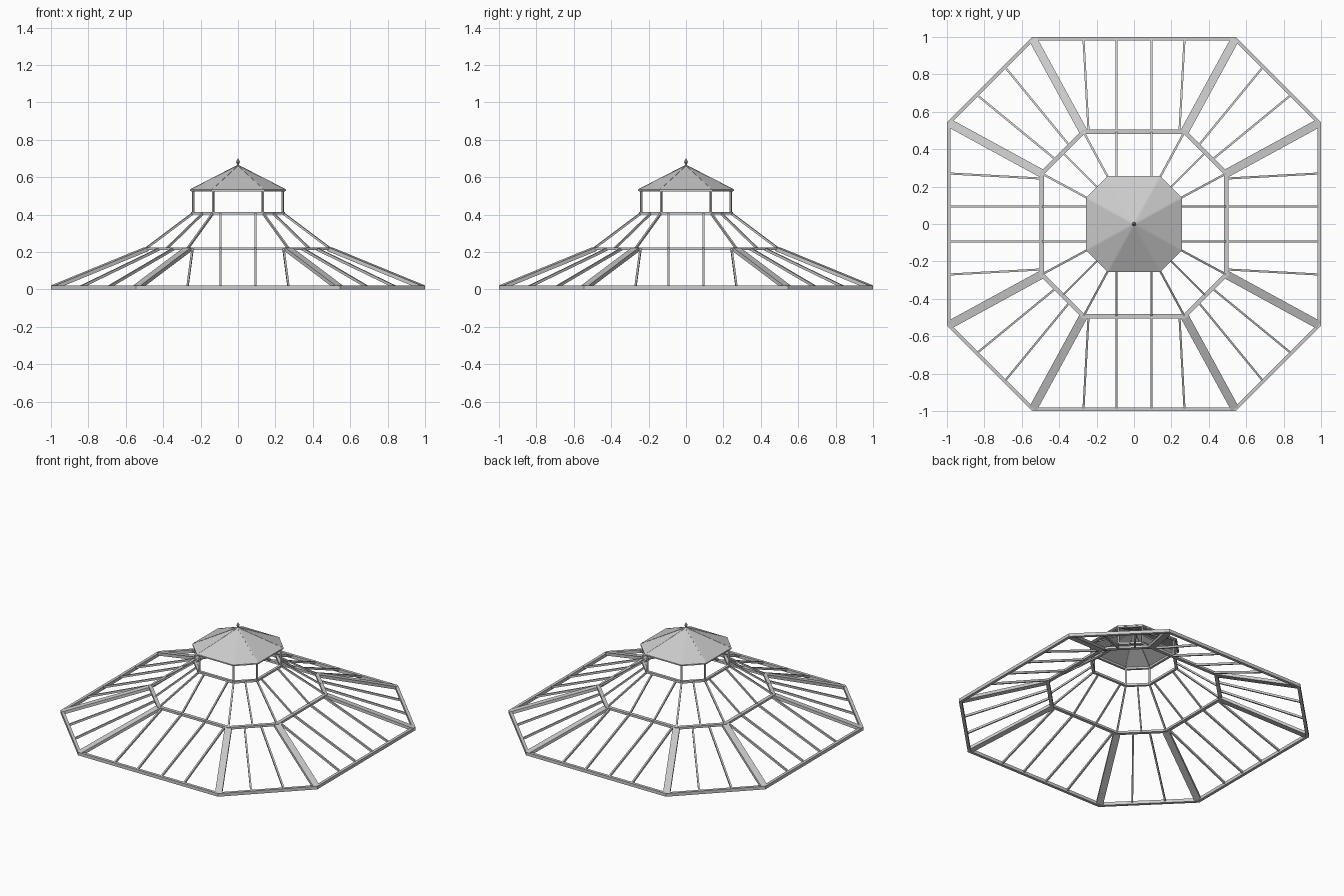
import bpy
import bmesh
from math import sqrt
from mathutils import Vector

cube = bpy.data.objects.get("Cube")
if cube:
    bpy.data.objects.remove(cube, do_unlink=True)

metal = bpy.data.materials.new("grey_metal")
metal.use_nodes = True
GREY = (0.6, 0.6, 0.6, 1)
metal.diffuse_color = GREY
metal.node_tree.nodes["Principled BSDF"].inputs["Base Color"].default_value = GREY


def finish(bm, name):
    bmesh.ops.recalc_face_normals(bm, faces=bm.faces)
    mesh = bpy.data.meshes.new(name)
    bm.to_mesh(mesh)
    bm.free()
    mesh.materials.append(metal)
    obj = bpy.data.objects.new(name, mesh)
    bpy.context.collection.objects.link(obj)
    return obj


def corners(a, r, z, inset=0):
    """Eight-sided outline with square sides at r and corners at a, moved inwards."""
    d = (a + r) / sqrt(2) - inset
    r -= inset
    a = d * sqrt(2) - r
    flat = [(a, r), (-a, r), (-r, a), (-r, -a), (-a, -r), (a, -r), (r, -a), (r, a)]
    return [Vector((x, y, z)) for x, y in flat]


def ring(name, a, r, z0, z1, width):
    """Rectangular-section beam running round the octagon."""
    bm = bmesh.new()
    loops = [corners(a, r, z0), corners(a, r, z1),
             corners(a, r, z1, width), corners(a, r, z0, width)]
    loops = [[bm.verts.new(p) for p in loop] for loop in loops]
    for k in range(4):
        lo, hi = loops[k], loops[(k + 1) % 4]
        for i in range(8):
            j = (i + 1) % 8
            bm.faces.new((lo[i], lo[j], hi[j], hi[i]))
    return finish(bm, name)


def beams(name, pairs, width, depth):
    """Straight bars between point pairs; the points lie on the bar's top face."""
    bm = bmesh.new()
    for p, q in pairs:
        along = (q - p).normalized()
        side = along.cross(Vector((0, 0, 1)))
        if side.length < 0.01:
            side = Vector((-p.y, p.x, 0))
        side.normalize()
        up = side.cross(along)
        ends = []
        for c in (p, q):
            ends.append([bm.verts.new(c + side * s * width / 2 - up * d * depth)
                         for s, d in ((-1, 0), (1, 0), (1, 1), (-1, 1))])
        for i in range(4):
            j = (i + 1) % 4
            bm.faces.new((ends[0][i], ends[0][j], ends[1][j], ends[1][i]))
        bm.faces.new(ends[0])
        bm.faces.new(ends[1])
    return finish(bm, name)


# Horizontal octagonal rings
ring("base_ring", 0.545, 1.0, 0, 0.022, 0.02)
ring("middle_ring", 0.275, 0.505, 0.21, 0.225, 0.024)
ring("upper_ring", 0.138, 0.25, 0.4, 0.415, 0.018)
ring("eave_ring", 0.138, 0.25, 0.523, 0.537, 0.016)

# Centre lines that the rafters run between
low = corners(0.545, 1.0, 0.022, 0.012)
mid = corners(0.275, 0.505, 0.225, 0.012)
top = corners(0.138, 0.25, 0.413, 0.008)

# Wide hip rafters at the lower corners, slim ones above
beams("hip_rafters", list(zip(low, mid)), 0.045, 0.02)
beams("upper_hip_rafters", list(zip(mid, top)), 0.011, 0.011)

lower, upper = [], []
for i in range(8):
    j = (i + 1) % 8
    if i % 2 == 0:
        # Square sides: four lower bars, the middle two carried on up to the cupola
        out = (low[i] + low[j]) / 2
        across = (low[j] - low[i]).normalized()
        inner, crown = (mid[i] + mid[j]) / 2, (top[i] + top[j]) / 2
        for s in (-1, 1):
            lower.append((out + across * s * 0.27, inner + across * s * 0.243))
            lower.append((out + across * s * 0.093, inner + across * s * 0.093))
            upper.append((inner + across * s * 0.093, crown + across * s * 0.093))
    else:
        # Diagonal sides: bars at the thirds
        for t in (1 / 3, 2 / 3):
            lower.append((low[i].lerp(low[j], t), mid[i].lerp(mid[j], t)))
        upper.append((mid[i].lerp(mid[j], 0.5), top[i].lerp(top[j], 0.5)))
beams("lower_rafters", lower, 0.011, 0.014)
beams("upper_rafters", upper, 0.01, 0.011)

# Cupola posts
posts = [(p, q) for p, q in zip(corners(0.138, 0.25, 0.405, 0.006),
                                corners(0.138, 0.25, 0.53, 0.006))]
beams("cupola_posts", posts, 0.01, 0.01)

# Cupola roof: thin eight-sided pyramid with ribs along its hips
bm = bmesh.new()
apex = Vector((0, 0, 0.665))
eave = corners(0.142, 0.256, 0.535)
tip = bm.verts.new(apex)
under_tip = bm.verts.new(apex - Vector((0, 0, 0.008)))
rim = [bm.verts.new(p) for p in eave]
under = [bm.verts.new(p - Vector((0, 0, 0.008))) for p in eave]
for i in range(8):
    j = (i + 1) % 8
    bm.faces.new((rim[i], rim[j], tip))
    bm.faces.new((under[j], under[i], under_tip))
    bm.faces.new((rim[i], under[i], under[j], rim[j]))
finish(bm, "cupola_roof")
beams("roof_ribs", [(p * 0.97 + apex * 0.03, apex + Vector((0, 0, 0.001))) for p in eave],
      0.008, 0.014)

# Finial: small turned spindle
bm = bmesh.new()
profile = [(0.005, 0.655), (0.006, 0.672), (0.011, 0.681), (0.006, 0.69), (0.0005, 0.702)]
for (r0, z0), (r1, z1) in zip(profile, profile[1:]):
    cone = bmesh.ops.create_cone(bm, segments=8, radius1=r0, radius2=r1, depth=z1 - z0,
                                 cap_ends=False)
    bmesh.ops.translate(bm, verts=cone["verts"], vec=(0, 0, (z0 + z1) / 2))
bmesh.ops.remove_doubles(bm, verts=bm.verts, dist=0.0001)
finish(bm, "finial")
